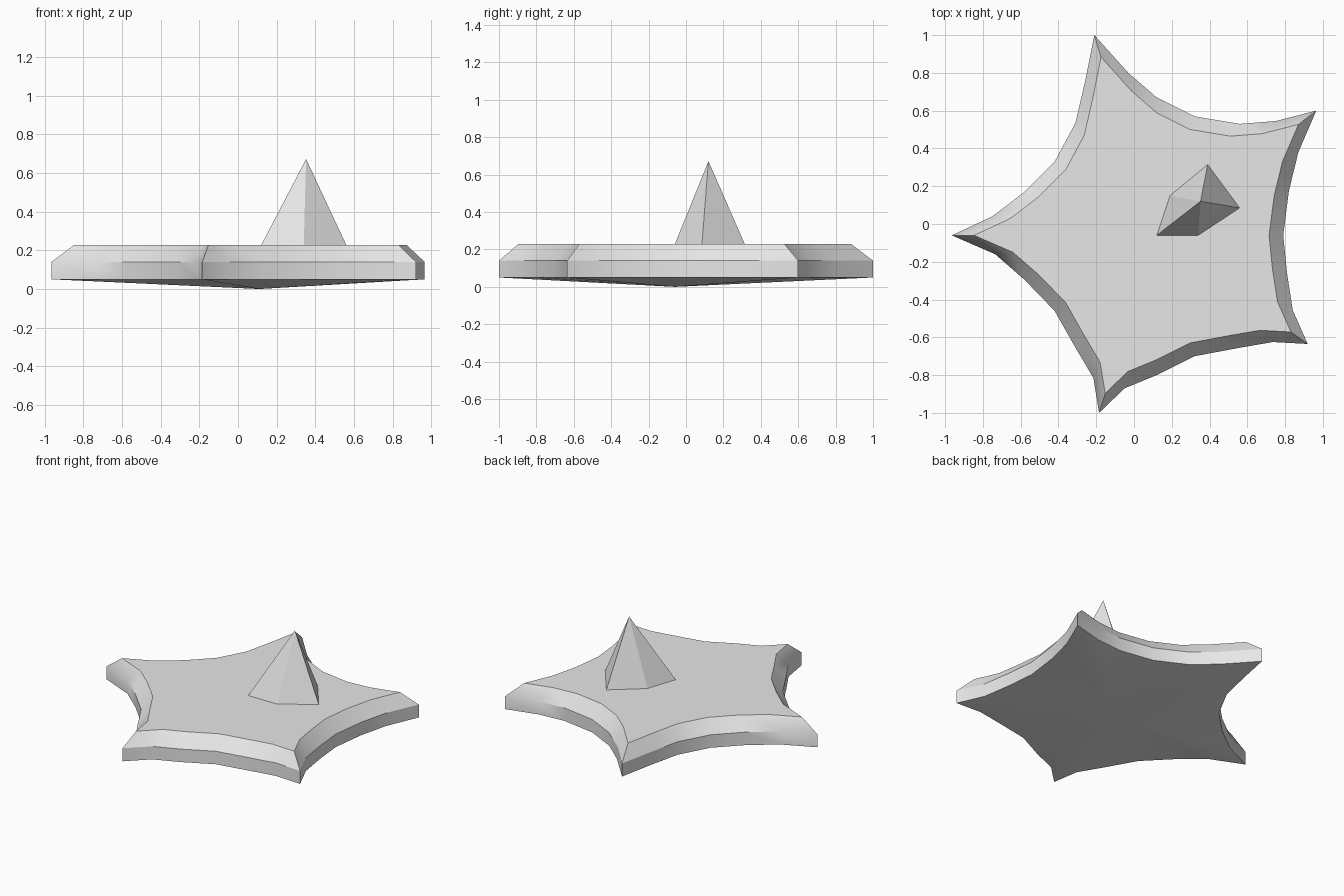
import bpy
import bmesh
import math

cube = bpy.data.objects.get("Cube")
if cube:
    bpy.data.objects.remove(cube, do_unlink=True)

# Single plain grey material
grey = bpy.data.materials.new("light_grey")
grey.use_nodes = True
GREY = (0.8, 0.8, 0.8, 1.0)
grey.diffuse_color = GREY
grey.node_tree.nodes["Principled BSDF"].inputs["Base Color"].default_value = GREY


def finish(name, bm, smooth_angle=None):
    bmesh.ops.recalc_face_normals(bm, faces=bm.faces)
    mesh = bpy.data.meshes.new(name)
    bm.to_mesh(mesh)
    bm.free()
    mesh.materials.append(grey)
    obj = bpy.data.objects.new(name, mesh)
    bpy.context.collection.objects.link(obj)
    if smooth_angle is not None:
        bpy.ops.object.select_all(action="DESELECT")
        obj.select_set(True)
        bpy.context.view_layer.objects.active = obj
        bpy.ops.object.shade_smooth_by_angle(angle=math.radians(smooth_angle))
    return obj


def ring(bm, points, z, scale=1.0, centre=(0.0, 0.0)):
    """Outline scaled about a centre and placed at height z."""
    cx, cy = centre
    return [bm.verts.new((cx + (x - cx) * scale, cy + (y - cy) * scale, z))
            for x, y in points]


def bridge(bm, low, high):
    n = len(low)
    for i in range(n):
        j = (i + 1) % n
        bm.faces.new((low[i], low[j], high[j], high[i]))


def fan(bm, loop, tip):
    apex = bm.verts.new(tip)
    for i in range(len(loop)):
        bm.faces.new((loop[i], loop[(i + 1) % len(loop)], apex))


# Star outline: each row is one tip followed by its concave side
OUTLINE = [
    (-0.21, 1.0), (-0.03, 0.80), (0.12, 0.67), (0.32, 0.57), (0.56, 0.53), (0.75, 0.545),
    (0.965, 0.60), (0.87, 0.38), (0.82, 0.175), (0.79, -0.06), (0.81, -0.26), (0.84, -0.455),
    (0.92, -0.635), (0.735, -0.625), (0.56, -0.655), (0.32, -0.70), (0.12, -0.80), (-0.05, -0.87),
    (-0.185, -1.0), (-0.215, -0.815), (-0.31, -0.655), (-0.42, -0.46), (-0.58, -0.295), (-0.735, -0.16),
    (-0.965, -0.06), (-0.75, 0.04), (-0.58, 0.17), (-0.42, 0.33), (-0.31, 0.535), (-0.26, 0.75),
]
CENTRE = (0.11, -0.06)
RIM_Z, MID_Z, TOP_Z = 0.05, 0.14, 0.228

# Star plate: shallow pointed underside, upright rim, bevelled top edge
bm = bmesh.new()
rim = ring(bm, OUTLINE, RIM_Z)
mid = ring(bm, OUTLINE, MID_Z)
top = ring(bm, OUTLINE, TOP_Z, 0.89, CENTRE)
bridge(bm, rim, mid)
bridge(bm, mid, top)
bm.faces.new(top)
fan(bm, rim, (*CENTRE, 0.0))
finish("star_plate", bm, 30)

# Five-sided spike standing off centre on the plate
SPIKE_BASE = [(0.12, -0.06), (0.34, -0.06), (0.56, 0.085), (0.39, 0.315), (0.19, 0.15)]
bm = bmesh.new()
base = ring(bm, SPIKE_BASE, TOP_Z - 0.001)
fan(bm, base, (0.352, 0.12, 0.672))
bm.faces.new(base)
finish("spike", bm)
